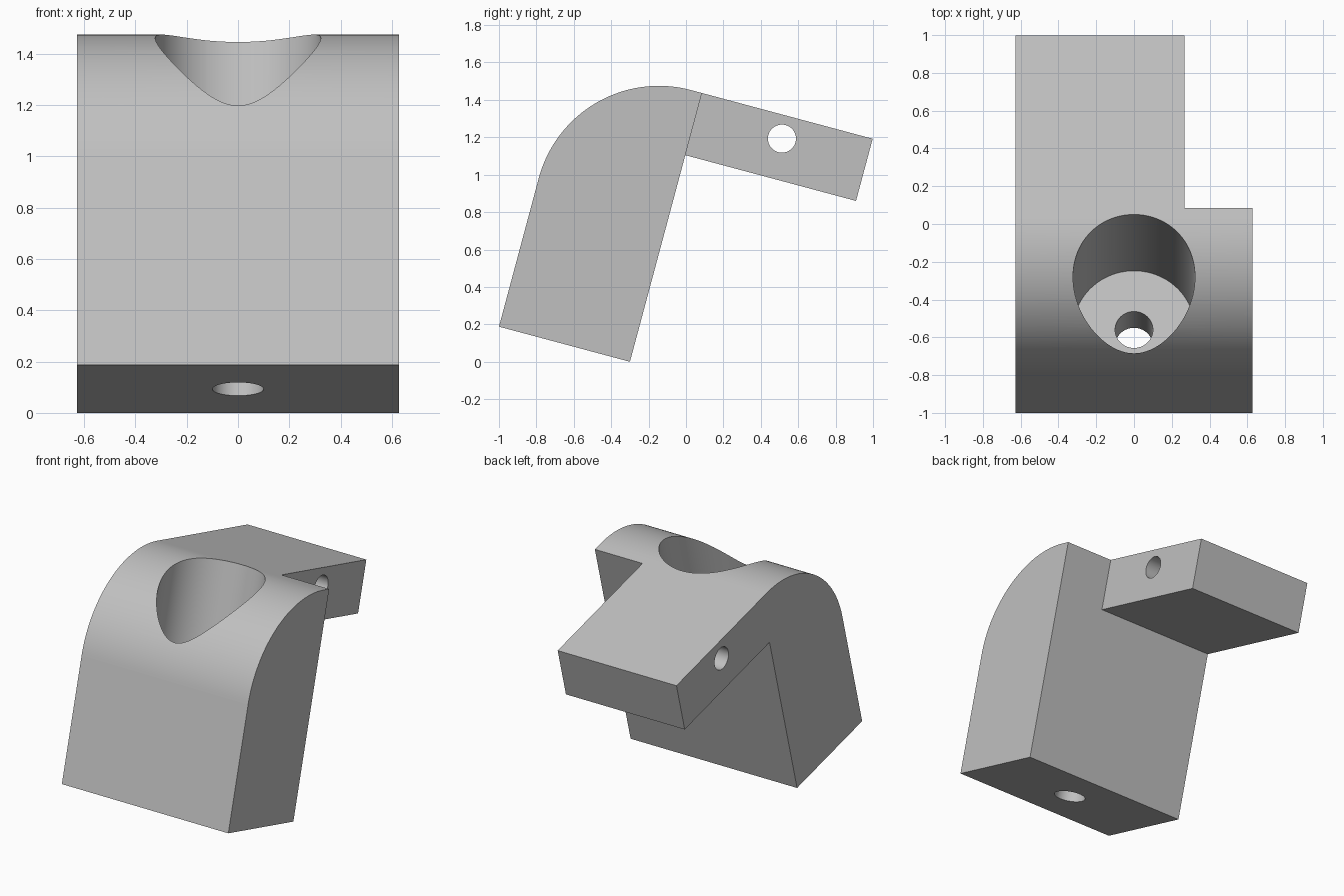
import bpy, bmesh, math
from mathutils import Matrix

cube = bpy.data.objects.get("Cube")
if cube:
    bpy.data.objects.remove(cube, do_unlink=True)

# Main dimensions, in a frame leaning back by TILT
TILT = math.radians(15)
HALF = 0.627            # half width across x
W, H = 0.725, 1.4875    # body depth and height
R = 0.665               # rounded shoulder radius
ARM_L, ARM_T = 0.945, 0.344
ARM_X = 0.268           # inner side of the arm
BORE_Y = 0.366

# Local frame -> standing, tilted model
place = Matrix.Translation((0, -1, W * math.sin(TILT))) @ Matrix.Rotation(-TILT, 4, 'X')

grey = bpy.data.materials.new("plain_grey")
grey.use_nodes = True
colour = (0.53, 0.53, 0.53, 1)
grey.diffuse_color = colour
grey.node_tree.nodes["Principled BSDF"].inputs["Base Color"].default_value = colour


def add_object(name, bm):
    mesh = bpy.data.meshes.new(name)
    bmesh.ops.recalc_face_normals(bm, faces=bm.faces[:])
    bm.to_mesh(mesh)
    bm.free()
    mesh.materials.append(grey)
    obj = bpy.data.objects.new(name, mesh)
    bpy.context.collection.objects.link(obj)
    obj.matrix_world = place
    return obj


def prism(name, outline, x0, x1):
    """Extrude a (y, z) outline from x0 to x1."""
    bm = bmesh.new()
    face = bm.faces.new([bm.verts.new((x0, y, z)) for y, z in outline])
    out = bmesh.ops.extrude_face_region(bm, geom=[face])
    moved = [g for g in out["geom"] if isinstance(g, bmesh.types.BMVert)]
    bmesh.ops.translate(bm, verts=moved, vec=(x1 - x0, 0, 0))
    return add_object(name, bm)


def cylinder(name, radius, depth, matrix, sides):
    bm = bmesh.new()
    bmesh.ops.create_cone(bm, cap_ends=True, segments=sides, radius1=radius,
                          radius2=radius, depth=depth, matrix=matrix)
    return add_object(name, bm)


# Side profile: leaning body, round shoulder, straight arm
steps = 48
arc = [(R - R * math.cos(a), H - R + R * math.sin(a))
       for a in (math.pi / 2 * i / steps for i in range(steps + 1))]
outline = [(0, 0)] + arc + [(W + ARM_L, H), (W + ARM_L, H - ARM_T), (W, H - ARM_T), (W, 0)]
bracket = prism("angled_bracket", outline, -HALF, HALF)

# Cutters: side notch beside the arm, wide bore, screw hole, cross hole
notch = prism("notch_cutter", [(W, -0.5), (W, 2), (3, 2), (3, -0.5)], ARM_X, 1)
floor = 0.335
bore = cylinder("bore_cutter", 0.323, 2,
                Matrix.Translation((0, BORE_Y, floor + 1)), 96)
screw = cylinder("screw_hole_cutter", 0.1, 1.2,
                 Matrix.Translation((0, BORE_Y, 0)), 64)
cross_at = place.inverted() @ Matrix.Translation((0, 0.513, 1.193))
cross = cylinder("cross_hole_cutter", 0.075, 3,
                 cross_at @ Matrix.Rotation(math.pi / 2, 4, 'Y'), 48)

bpy.context.view_layer.objects.active = bracket
for cutter in (notch, bore, screw, cross):
    cutter.hide_render = True
    mod = bracket.modifiers.new(cutter.name, 'BOOLEAN')
    mod.operation = 'DIFFERENCE'
    mod.solver = 'EXACT'
    mod.object = cutter
    bpy.ops.object.modifier_apply(modifier=mod.name)
    bpy.data.objects.remove(cutter, do_unlink=True)

# Smooth the curved strips, keep the large planes flat
bpy.ops.object.select_all(action='DESELECT')
bracket.select_set(True)
bpy.ops.object.shade_smooth_by_angle(angle=math.radians(30))
for poly in bracket.data.polygons:
    if poly.area > 0.1:
        poly.use_smooth = False
